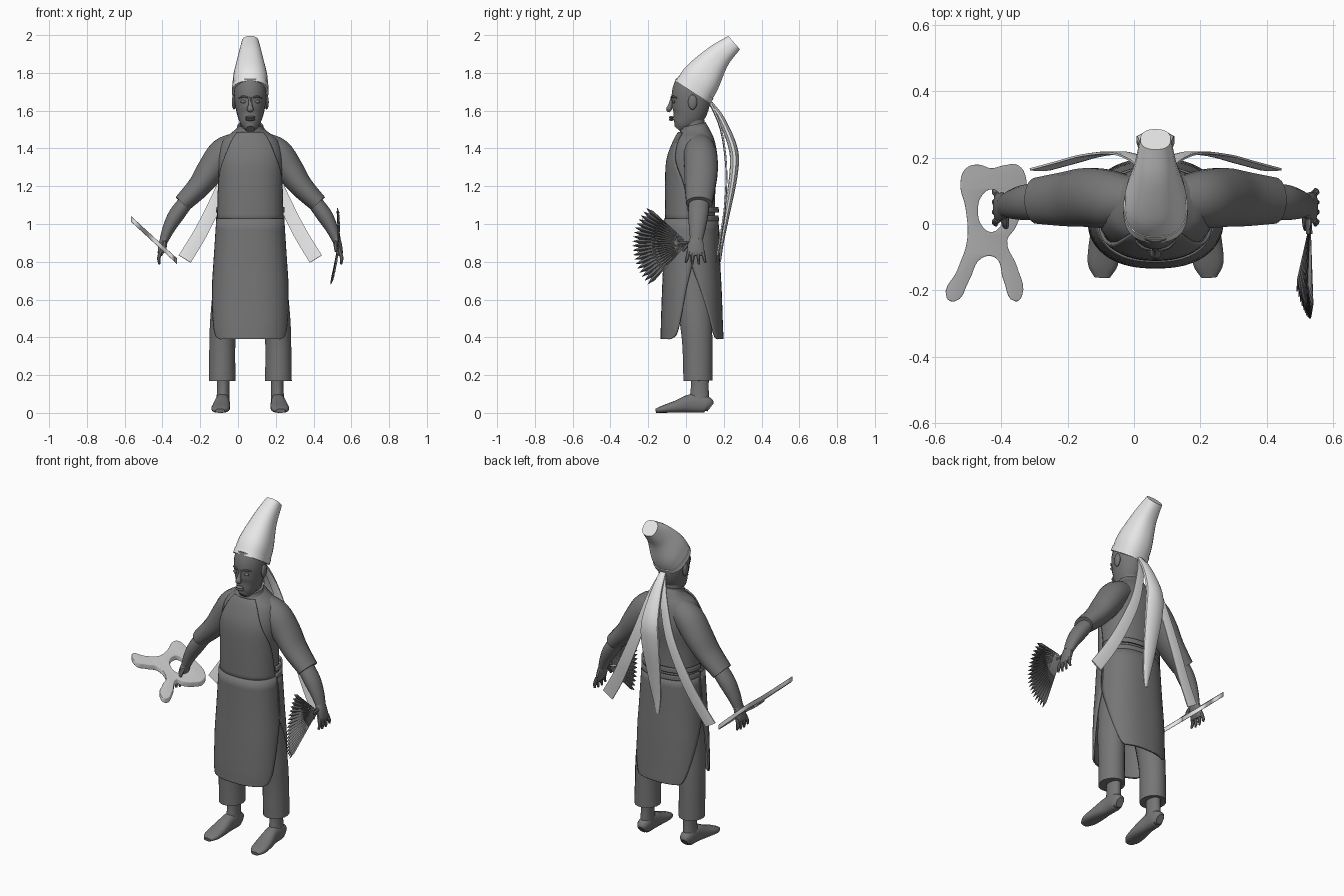
import bpy, bmesh, math
from mathutils import Vector

cube = bpy.data.objects.get("Cube")
if cube:
    bpy.data.objects.remove(cube, do_unlink=True)

CX = 0.065  # middle of the body


def material(name, value):
    m = bpy.data.materials.new(name)
    m.use_nodes = True
    color = (value, value, value, 1)
    m.diffuse_color = color
    m.node_tree.nodes["Principled BSDF"].inputs["Base Color"].default_value = color
    return m


DARK = material("dark grey", 0.18)
WHITE = material("white cloth", 0.8)


def finish(name, bm, mat, thickness=0, angle=40):
    bmesh.ops.recalc_face_normals(bm, faces=bm.faces)
    me = bpy.data.meshes.new(name)
    bm.to_mesh(me)
    bm.free()
    me.materials.append(mat)
    me.shade_smooth()
    me.set_sharp_from_angle(angle=math.radians(angle))
    ob = bpy.data.objects.new(name, me)
    bpy.context.collection.objects.link(ob)
    if thickness:
        mod = ob.modifiers.new("thickness", "SOLIDIFY")
        mod.thickness = thickness
        mod.offset = 0
    return ob


def spline(keys, steps):
    """Smooth curve through rows of numbers."""
    k = [Vector(r) for r in keys]
    k = [2 * k[0] - k[1]] + k + [2 * k[-1] - k[-2]]
    out = []
    for i in range(1, len(k) - 2):
        a, b, c, d = k[i - 1:i + 3]
        for s in range(steps):
            t = s / steps
            out.append(b + (c - a) * t / 2 + (2 * a - 5 * b + 4 * c - d) * t * t / 2
                       + (3 * b - a - 3 * c + d) * t ** 3 / 2)
    return out + [k[-2]]


def power(v, e):
    return math.copysign(abs(v) ** (2 / e), v)


def tube(name, keys, mat, side=1, ref=(0, 1, 0), n=16, e=2, steps=4, angle=40):
    """Sweep ovals along rows of (offset, y, z, half width, half depth)."""
    rows = spline(keys, steps)
    pts = [Vector((CX + side * r[0], r[1], r[2])) for r in rows]
    bm = bmesh.new()
    rings = []
    for i, (p, r) in enumerate(zip(pts, rows)):
        t = (pts[min(i + 1, len(pts) - 1)] - pts[max(i - 1, 0)]).normalized()
        b = Vector(ref)
        b = (b - t * b.dot(t)).normalized()
        a = t.cross(b)
        ring = []
        for j in range(n):
            w = math.tau * (j + 0.5) / n
            v = p + a * r[3] * power(math.cos(w), e) + b * r[4] * power(math.sin(w), e)
            v.z = max(v.z, 0)
            ring.append(bm.verts.new(v))
        rings.append(ring)
    for q, r in zip(rings, rings[1:]):
        for j in range(n):
            bm.faces.new((q[j - 1], q[j], r[j], r[j - 1]))
    bm.faces.new(rings[0])
    bm.faces.new(rings[-1])
    return finish(name, bm, mat, angle=angle)


def panel(name, keys, mat, facing, e=2.4, n=24, thickness=0.01):
    """Curved cloth sheet from rows of (y, z, half width, half depth, half angle)."""
    bm = bmesh.new()
    grid = []
    for y, z, ra, rb, half in spline(keys, 4):
        row = []
        for j in range(n + 1):
            w = math.radians(half) * (2 * j / n - 1)
            row.append(bm.verts.new((CX + ra * power(math.sin(w), e),
                                     y + facing * rb * power(math.cos(w), e), z)))
        grid.append(row)
    for q, r in zip(grid, grid[1:]):
        for j in range(n):
            bm.faces.new((q[j], q[j + 1], r[j + 1], r[j]))
    return finish(name, bm, mat, thickness)


def ball(name, center, size, mat):
    bm = bmesh.new()
    bmesh.ops.create_uvsphere(bm, u_segments=12, v_segments=8, radius=1)
    for v in bm.verts:
        v.co = Vector([c + s * k for c, s, k in zip(center, size, v.co)])
    return finish(name, bm, mat)


# Torso, collar, neck and head
tube("torso", [(0, .035, .75, .165, .12), (0, .03, 1.0, .165, .125), (0, .03, 1.2, .165, .127),
               (0, .04, 1.34, .175, .13), (0, .05, 1.44, .15, .105), (0, .05, 1.49, .09, .078),
               (0, .045, 1.52, .06, .062)], DARK, n=24, e=2.3)
tube("collar", [(0, .045, 1.475, .085, .085), (0, .042, 1.505, .073, .073),
                (0, .038, 1.525, .068, .068)], DARK, n=24)
tube("neck", [(0, .045, 1.46, .058, .064), (0, .038, 1.54, .054, .06),
              (0, .035, 1.62, .055, .065)], DARK)
tube("head", [(0, -.045, 1.503, .022, .022), (0, -.025, 1.525, .046, .052),
              (0, .008, 1.575, .068, .088), (0, .025, 1.64, .082, .102),
              (0, .025, 1.70, .085, .1), (0, .032, 1.76, .076, .086)], DARK, n=24)
tube("nose", [(0, -.07, 1.67, .008, .01), (0, -.082, 1.63, .011, .012),
              (0, -.09, 1.607, .018, .015), (0, -.083, 1.597, .01, .008)], DARK, n=10)
for lip, z in (("upper_lip", 1.565), ("lower_lip", 1.553)):
    ball(lip, (CX, -.078, z), (.026, .013, .007), DARK)
for side, tag in ((1, "left"), (-1, "right")):
    ball(tag + "_ear", (CX + side * .086, .035, 1.645), (.012, .024, .04), DARK)
    ball(tag + "_eye", (CX + side * .036, -.064, 1.648), (.016, .009, .009), DARK)
    tube(tag + "_brow", [(.015, -.078, 1.67, .005, .005), (.038, -.07, 1.675, .006, .006),
                         (.06, -.05, 1.668, .004, .004)], DARK, side, n=8)

# Tall leaning hat with its band
tube("hat", [(0, .038, 1.70, .094, .108), (0, .085, 1.775, .091, .104),
             (0, .165, 1.88, .066, .072), (0, .255, 1.96, .046, .047)],
     WHITE, n=24, e=2.4, steps=6)
tube("hat_band", [(0, .036, 1.697, .097, .111), (0, .053, 1.723, .097, .111)],
     WHITE, n=24, e=2.4, steps=1)

# Cloth streamers hanging from the back of the hat
tube("middle_streamer", [(0, .13, 1.64, .02, .012), (0, .19, 1.55, .034, .018),
                         (0, .252, 1.39, .055, .024), (0, .25, 1.25, .06, .022),
                         (0, .215, 1.05, .045, .016), (0, .19, .9, .028, .01),
                         (0, .18, .8, .008, .005)], WHITE, n=10)

for side, tag in ((1, "left"), (-1, "right")):
    tube(tag + "_streamer", [(0, .125, 1.65, .014, .006), (.045, .185, 1.5, .025, .005),
                             (.105, .213, 1.3, .031, .005), (.19, .207, 1.1, .036, .005),
                             (.265, .187, .95, .038, .005), (.347, .165, .815, .039, .005)],
         WHITE, side, n=8, e=4)
    # Sleeve, forearm and hand
    tube(tag + "_sleeve", [(.06, .07, 1.42, .07, .07), (.14, .075, 1.375, .083, .088),
                           (.205, .08, 1.29, .077, .09), (.27, .075, 1.2, .063, .083),
                           (.36, .07, 1.108, .05, .07)], DARK, side)
    tube(tag + "_forearm", [(.33, .07, 1.13, .04, .055), (.39, .065, 1.05, .043, .054),
                            (.43, .06, .98, .034, .045), (.457, .055, .915, .024, .034)], DARK, side)
    tube(tag + "_palm", [(.453, .055, .93, .023, .032), (.464, .052, .89, .022, .044),
                         (.474, .052, .85, .017, .046), (.478, .052, .832, .01, .04)], DARK, side, n=12)
    for i in range(4):
        y = .014 + .025 * i
        tip = -.002 + .035 * i
        drop = .008 * (i in (0, 3))
        tube(f"{tag}_finger_{i + 1}", [(.474, y, .855, .011, .011),
                                       (.484, (y + tip) / 2, .82, .01, .01),
                                       (.481, tip, .787 + drop, .006, .006)], DARK, side, n=8)
    tube(tag + "_thumb", [(.455, .03, .905, .013, .013), (.453, .002, .885, .012, .012),
                          (.453, -.016, .855, .007, .007)], DARK, side, n=8)
    # Trouser leg, ankle and foot
    tube(tag + "_trouser_leg", [(.085, .04, .92, .08, .105), (.105, .04, .75, .085, .1),
                                (.14, .052, .5, .073, .088), (.148, .06, .36, .07, .081),
                                (.149, .063, .17, .072, .078)], DARK, side)
    tube(tag + "_ankle", [(.143, .073, .24, .038, .052), (.143, .073, .14, .033, .048),
                          (.145, .07, .05, .037, .055)], DARK, side)
    tube(tag + "_foot", [(.145, .13, .03, .022, .028), (.145, .105, .045, .036, .045),
                         (.147, .03, .05, .038, .05), (.153, -.05, .033, .047, .033),
                         (.159, -.12, .02, .046, .02), (.161, -.16, .011, .024, .011)],
         DARK, side, ref=(0, 0, 1), e=2.5)

# Apron: bib, split skirt and waist ties
panel("apron_bib", [(.03, 1.0, .171, .135, 88), (.03, 1.2, .171, .136, 76),
                    (.04, 1.34, .18, .139, 48), (.05, 1.44, .155, .113, 36),
                    (.05, 1.485, .102, .088, 38)], DARK, -1, e=2.3)
panel("apron_skirt_front", [(.03, 1.03, .175, .141, 91), (.03, .8, .19, .146, 91),
                            (.03, .65, .2, .152, 82), (.03, .48, .203, .158, 71),
                            (.03, .41, .201, .159, 62), (.03, .39, .2, .159, 48)], DARK, -1)
panel("apron_skirt_back", [(.03, 1.03, .175, .137, 91), (.03, .8, .19, .146, 91),
                           (.03, .65, .2, .154, 76), (.03, .48, .203, .16, 56),
                           (.03, .41, .2, .163, 46), (.03, .39, .199, .163, 38)], DARK, 1)
for i, z in enumerate((1.03, 1.075)):
    panel(f"waist_tie_{i + 1}", [(.03, z - .014, .176, .139, 92), (.03, z + .014, .175, .138, 92)],
          DARK, 1)

# Forked board with a finger hole, tilted beside the right hand
OUTLINE = [(-.47, .176), (-.505, .165), (-.52, .12), (-.505, .05), (-.5, -.05), (-.53, -.14),
           (-.562, -.22), (-.54, -.23), (-.5, -.17), (-.46, -.1), (-.415, -.1), (-.39, -.17),
           (-.357, -.23), (-.34, -.215), (-.355, -.13), (-.385, -.05), (-.36, -.01),
           (-.338, .05), (-.327, .13), (-.35, .174), (-.39, .174), (-.43, .165)]
HOLE = [(-.43 + .043 * math.cos(math.tau * i / 8), .04 + .067 * math.sin(math.tau * i / 8))
        for i in range(8)]
cu = bpy.data.curves.new("board_outline", "CURVE")
cu.dimensions = "2D"
cu.fill_mode = "BOTH"
cu.extrude = .012
cu.bevel_depth = .003
cu.resolution_u = 5
for loop in (OUTLINE, HOLE):
    sp = cu.splines.new("BEZIER")
    sp.bezier_points.add(len(loop) - 1)
    sp.use_cyclic_u = True
    for p, (x, y) in zip(sp.bezier_points, loop):
        p.co = (x, y, 0)
        p.handle_left_type = p.handle_right_type = "AUTO"
helper = bpy.data.objects.new("board_outline", cu)
bpy.context.collection.objects.link(helper)
bpy.context.view_layer.update()
flat = bpy.data.meshes.new_from_object(helper.evaluated_get(bpy.context.evaluated_depsgraph_get()))
bpy.data.objects.remove(helper, do_unlink=True)
bm = bmesh.new()
bm.from_mesh(flat)
bmesh.ops.remove_doubles(bm, verts=bm.verts, dist=.0001)
for v in bm.verts:
    v.co.z += .92 - .92 * (v.co.x + .45)
finish("forked_board", bm, WHITE)

# Pleated fan in the left hand
BLADES = 19
STEP = math.radians(90) / BLADES
bm = bmesh.new()


def fan_point(radius, angle, lift):
    y = .012 + radius * math.cos(angle)
    z = .9 + radius * math.sin(angle)
    return bm.verts.new((.533 - .5 * (z - .97) ** 2 + lift, y, z))


for i in range(BLADES):
    w = math.radians(138) + STEP * (i + .5)
    reach = 1 + .07 * i / BLADES
    root = fan_point(.02, w, 0)
    low = fan_point(.25 * reach, w - STEP / 2, -.005)
    high = fan_point(.25 * reach, w + STEP / 2, -.005)
    ridge = fan_point(.255 * reach, w, .006)
    tip = fan_point(.288 * reach, w, 0)
    for tri in ((root, low, ridge), (root, ridge, high), (low, tip, ridge), (ridge, tip, high)):
        bm.faces.new(tri)
finish("fan", bm, DARK, thickness=.003, angle=15)
tube("fan_handle", [(.462, .06, .905, .009, .009), (.463, -.03, .9, .01, .01)], DARK,
     ref=(0, 0, 1), n=8, steps=1)
